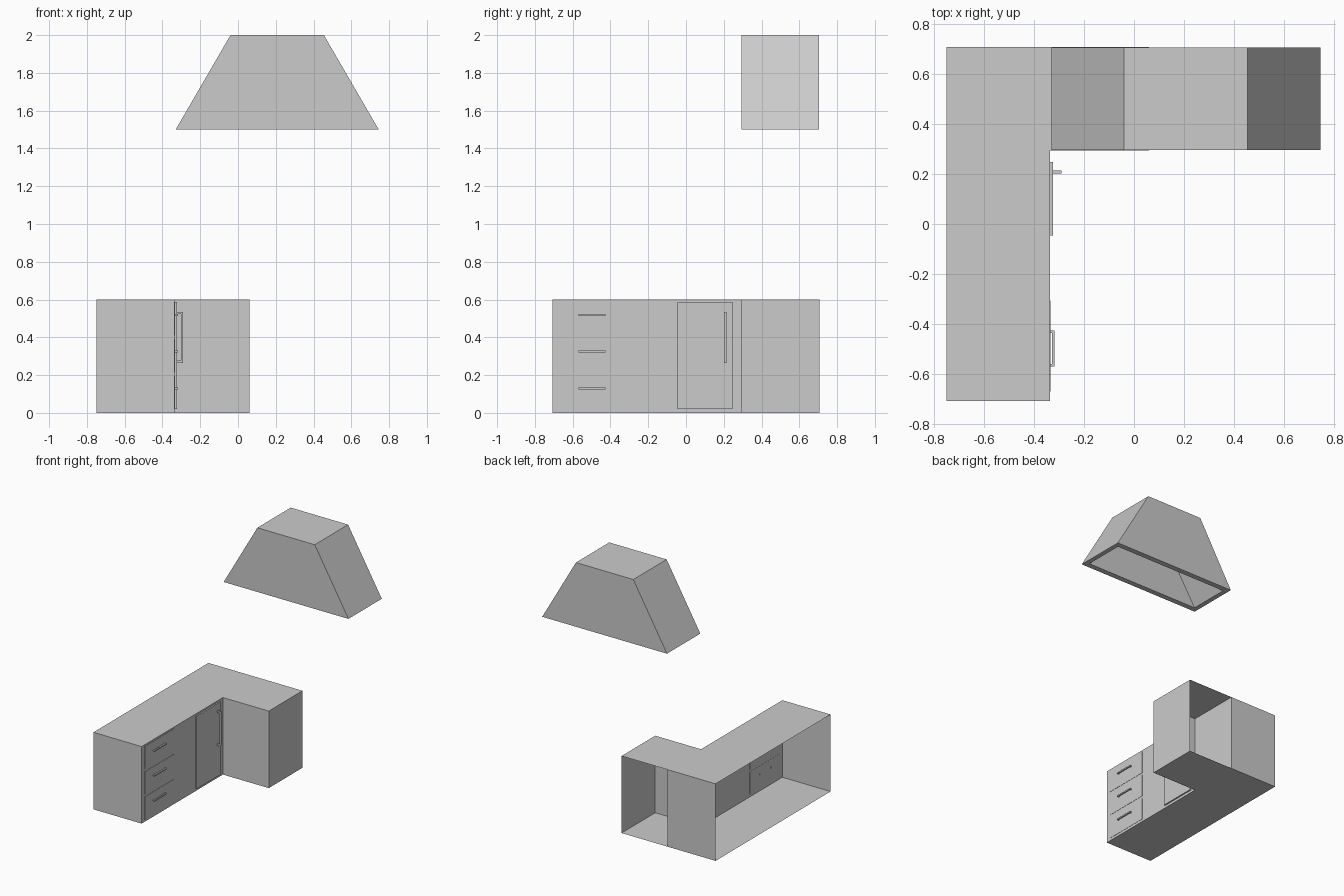
import bpy, bmesh
from mathutils import Vector

if "Cube" in bpy.data.objects:
    bpy.data.objects.remove(bpy.data.objects["Cube"])

WALL = -0.335  # x of the drawer/door face


def finish(name, bm):
    me = bpy.data.meshes.new(name)
    bm.normal_update()
    bm.to_mesh(me)
    bm.free()
    ob = bpy.data.objects.new(name, me)
    bpy.context.collection.objects.link(ob)
    return ob


def add_box(bm, lo, hi, open_sides=()):
    """Axis-aligned box; faces whose normal is in open_sides are removed."""
    verts = bmesh.ops.create_cube(bm, size=1)["verts"]
    lo, hi = Vector(lo), Vector(hi)
    for v in verts:
        v.co = Vector([(lo[i] + hi[i]) / 2 + v.co[i] * (hi[i] - lo[i]) for i in range(3)])
    bm.normal_update()
    faces = {f for v in verts for f in v.link_faces}
    drop = [f for f in faces if any(f.normal.dot(Vector(s)) > 0.9 for s in open_sides)]
    bmesh.ops.delete(bm, geom=drop, context='FACES')


def box(name, lo, hi, open_sides=()):
    bm = bmesh.new()
    add_box(bm, lo, hi, open_sides)
    return finish(name, bm)


def handle(name, axis, start, end, across, x0, x1, t):
    """Bracket handle: two posts and a bar running along y or z."""
    bm = bmesh.new()

    def piece(xa, xb, a, b):
        c0, c1 = across - t / 2, across + t / 2
        if axis == 'y':
            add_box(bm, (xa, a, c0), (xb, b, c1))
        else:
            add_box(bm, (xa, c0, a), (xb, c1, b))

    piece(x1 - t, x1, start, end)
    piece(x0, x1 - t, start, start + t)
    piece(x0, x1 - t, end - t, end)
    return finish(name, bm)


# Cabinet shells: thin-walled, open on the sides that stand against the room walls
box("long_cabinet", (-0.75, -0.707, 0), (WALL, 0.707, 0.6), [(-1, 0, 0)])
box("corner_cabinet", (WALL, 0.293, 0), (0.06, 0.707, 0.6), [(0, 1, 0), (-1, 0, 0)])

# Drawers with handles
for i, (z0, z1, zh) in enumerate([(0.02, 0.195, 0.13), (0.215, 0.39, 0.325), (0.41, 0.588, 0.518)]):
    box(f"drawer_{i + 1}", (WALL - 0.001, -0.67, z0), (WALL + 0.002, -0.305, z1))
    handle(f"drawer_handle_{i + 1}", 'y', -0.57, -0.425, zh, WALL - 0.004, -0.317, 0.01)

# Door with upright handle
box("door", (WALL, -0.045, 0.02), (-0.324, 0.247, 0.587))
handle("door_handle", 'z', 0.265, 0.535, 0.208, -0.324, -0.29, 0.012)

# Extractor hood: tapered shell, open underneath
bm = bmesh.new()
add_box(bm, (-0.33, 0.295, 1.5), (0.745, 0.705, 2.0), [(0, 0, -1)])
for v in bm.verts:
    if v.co.z > 1.9:
        v.co.x = 0.2075 + (v.co.x - 0.2075) * 0.46
hood = finish("extractor_hood", bm)
mod = hood.modifiers.new("thickness", 'SOLIDIFY')
mod.thickness = 0.043
mod.offset = -1
mod.use_even_offset = True
mod.use_quality_normals = True
bpy.context.view_layer.update()
ev = hood.evaluated_get(bpy.context.evaluated_depsgraph_get())
mesh = bpy.data.meshes.new_from_object(ev)
hood.modifiers.clear()
hood.data = mesh
# Keep the rim level with the underside
for v in mesh.vertices:
    if v.co.z < 1.6:
        v.co.z = 1.5
